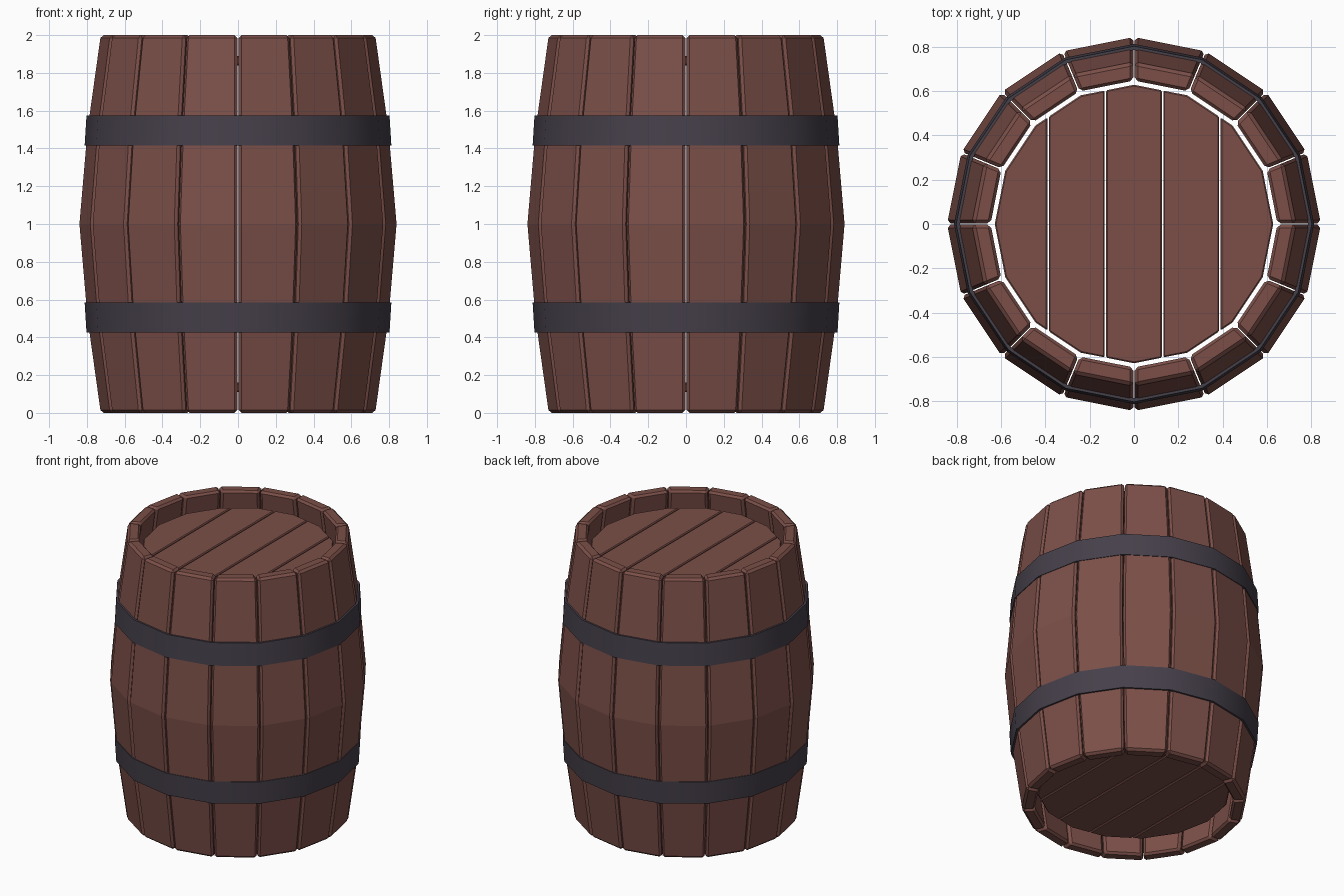
import bpy, bmesh, math
from mathutils import Vector

cube = bpy.data.objects.get("Cube")
if cube:
    bpy.data.objects.remove(cube, do_unlink=True)

SIDES = 16
STEP = math.tau / SIDES


def make_material(name, color):
    mat = bpy.data.materials.new(name)
    mat.use_nodes = True
    mat.diffuse_color = color
    mat.node_tree.nodes["Principled BSDF"].inputs["Base Color"].default_value = color
    return mat


wood = make_material("reddish brown wood", (0.2, 0.078, 0.065, 1))
iron = make_material("dark iron", (0.06, 0.05, 0.068, 1))


def finish(bm, name, mat, bevel=0):
    bmesh.ops.recalc_face_normals(bm, faces=bm.faces)
    mesh = bpy.data.meshes.new(name)
    bm.to_mesh(mesh)
    bm.free()
    mesh.materials.append(mat)
    obj = bpy.data.objects.new(name, mesh)
    bpy.context.collection.objects.link(obj)
    if bevel:
        mod = obj.modifiers.new("soft edges", 'BEVEL')
        mod.width = bevel
        mod.segments = 1
        mod.limit_method = 'ANGLE'
        mod.angle_limit = math.radians(35)
    return obj


def polar(radius, angle, z):
    return Vector((radius * math.cos(angle), radius * math.sin(angle), z))


# Staves: bulging boards, one per side of the barrel
PROFILE = [(0, 0.73), (0.5, 0.8), (1, 0.843), (1.5, 0.8), (2, 0.73)]
THICKNESS = 0.085
GAP = 0.003
for i in range(SIDES):
    bm = bmesh.new()
    a, b = i * STEP, (i + 1) * STEP
    mid = (a + b) / 2
    tangent = Vector((-math.sin(mid), math.cos(mid), 0)) * GAP
    rings = []
    for z, r in PROFILE:
        inner = r - THICKNESS
        rings.append([bm.verts.new(p) for p in (
            polar(r, a, z) + tangent, polar(r, b, z) - tangent,
            polar(inner, b, z) - tangent, polar(inner, a, z) + tangent)])
    for low, high in zip(rings, rings[1:]):
        for k in range(4):
            n = (k + 1) % 4
            bm.faces.new((low[k], low[n], high[n], high[k]))
    bm.faces.new(rings[0])
    bm.faces.new(rings[-1])
    finish(bm, f"stave_{i + 1}", wood, 0.015)


# Lids: a disc sliced into five planks, recessed at both ends
PLANK = 0.258
LID_DEPTH = 0.05
for label, z in (("bottom", 0.11), ("top", 1.89 - LID_DEPTH)):
    for i in range(5):
        bm = bmesh.new()
        bm.faces.new([bm.verts.new(polar(0.628, k * STEP, z)) for k in range(SIDES)])
        for side in (-1, 1):
            edge = (i - 2 + side / 2) * PLANK - side * 0.003
            if abs(edge) < 0.6:
                bmesh.ops.bisect_plane(
                    bm, geom=bm.verts[:] + bm.edges[:] + bm.faces[:],
                    plane_co=(edge, 0, 0), plane_no=(side, 0, 0), clear_outer=True)
        grown = bmesh.ops.extrude_face_region(bm, geom=bm.faces[:])
        top = [v for v in grown["geom"] if isinstance(v, bmesh.types.BMVert)]
        bmesh.ops.translate(bm, verts=top, vec=(0, 0, LID_DEPTH))
        finish(bm, f"{label}_lid_plank_{i + 1}", wood, 0.006)


# Hoops: thin metal bands that taper towards the barrel ends
for label, z_wide, z_narrow in (("lower", 0.585, 0.425), ("upper", 1.415, 1.575)):
    bm = bmesh.new()
    section = [(0.812, z_wide), (0.802, z_narrow), (0.785, z_narrow), (0.795, z_wide)]
    rings = [[bm.verts.new(polar(r, k * STEP, z)) for r, z in section]
             for k in range(SIDES)]
    for k in range(SIDES):
        here, there = rings[k], rings[(k + 1) % SIDES]
        for j in range(4):
            n = (j + 1) % 4
            bm.faces.new((here[j], there[j], there[n], here[n]))
    hoop = finish(bm, f"{label}_hoop", iron)
    bpy.ops.object.select_all(action='DESELECT')
    hoop.select_set(True)
    bpy.context.view_layer.objects.active = hoop
    bpy.ops.object.shade_smooth_by_angle(angle=math.radians(35))
